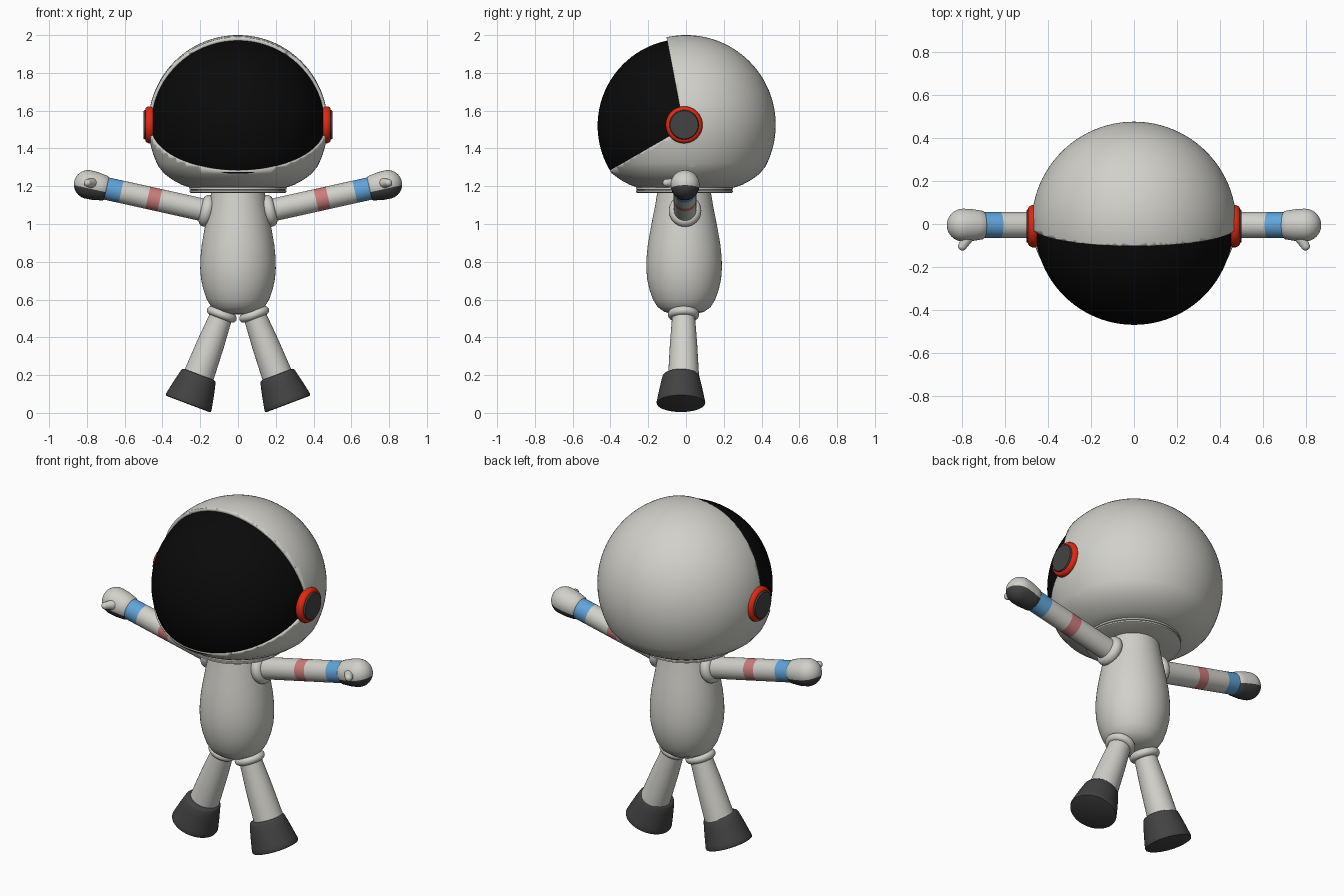
import bpy, bmesh, math
from mathutils import Vector, Matrix

if "Cube" in bpy.data.objects:
    bpy.data.objects.remove(bpy.data.objects["Cube"])


def material(name, r, g, b):
    m = bpy.data.materials.new(name)
    m.use_nodes = True
    m.diffuse_color = (r, g, b, 1)
    bsdf = next(n for n in m.node_tree.nodes if n.type == 'BSDF_PRINCIPLED')
    bsdf.inputs["Base Color"].default_value = (r, g, b, 1)
    bsdf.inputs["Roughness"].default_value = 0.6
    return m


WHITE = material("suit_white", 0.64, 0.635, 0.595)
BLACK = material("visor_black", 0.003, 0.003, 0.003)
DARK = material("dark_grey", 0.055, 0.055, 0.055)
RED = material("ear_red", 0.75, 0.022, 0.006)
PINK = material("band_pink", 0.6, 0.2, 0.2)
BLUE = material("band_blue", 0.12, 0.37, 0.7)


def lathe(name, profile, mats, origin=(0, 0, 0), axis=(0, 0, 1), bands=None,
          segments=48, closed=False, edit=None):
    """Turn (radius, height) points around an axis; bands gives a material per step."""
    bm = bmesh.new()
    steps = list(zip(profile, profile[1:] + profile[:1]))
    if not closed:
        steps.pop()
    for i, ((r0, h0), (r1, h1)) in enumerate(steps):
        for k in range(segments):
            a, b = (math.tau * j / segments for j in (k, k + 1))
            points = [(r0, h0, a), (r0, h0, b), (r1, h1, b), (r1, h1, a)]
            if r0 < 1e-6:
                points.pop(0)
            elif r1 < 1e-6:
                points.pop()
            face = bm.faces.new([bm.verts.new((r * math.cos(t), r * math.sin(t), h))
                                 for r, h, t in points])
            face.material_index = bands[i] if bands else 0
    bmesh.ops.remove_doubles(bm, verts=bm.verts, dist=1e-5)
    bmesh.ops.recalc_face_normals(bm, faces=bm.faces)
    turn = Vector(axis).to_track_quat('Z', 'Y').to_matrix().to_4x4()
    bm.transform(Matrix.Translation(origin) @ turn)
    if edit:
        edit(bm)
    mesh = bpy.data.meshes.new(name)
    bm.to_mesh(mesh)
    bm.free()
    for m in mats:
        mesh.materials.append(m)
    mesh.shade_smooth()
    mesh.set_sharp_from_angle(angle=math.radians(42))
    ob = bpy.data.objects.new(name, mesh)
    bpy.context.collection.objects.link(ob)
    return ob


def arc(radius, start, end, count, r0=0, h0=0):
    """Points on an arc of the profile plane, angles in degrees."""
    angles = [math.radians(start + (end - start) * i / count) for i in range(count + 1)]
    return [(max(0, r0 + radius * math.cos(a)), h0 + radius * math.sin(a)) for a in angles]


def cut(bm, point, normal):
    geom = bm.verts[:] + bm.edges[:] + bm.faces[:]
    bmesh.ops.bisect_plane(bm, geom=geom, plane_co=point, plane_no=normal, dist=1e-5)


def face_opening(apex, keep_inside):
    """Cut along the two slanted planes of the face opening and keep one part."""
    apex = Vector(apex)
    normals = Vector((0, -1, -0.19)), Vector((0, -0.5, 0.865))

    def edit(bm):
        for n in normals:
            cut(bm, apex, n)
        gone = [f for f in bm.faces if keep_inside !=
                all((f.calc_center_median() - apex).dot(n) > 0 for n in normals)]
        bmesh.ops.delete(bm, geom=gone, context='FACES')
    return edit


# Helmet shell with a flattened base, and the visor set inside it
base = [(0.388, 1.264), (0.345, 1.233), (0.295, 1.206), (0.25, 1.192), (0.15, 1.19)]
helmet = lathe("helmet", arc(0.475, 90, -28, 40, 0, 1.525) + base, [WHITE], segments=96,
               edit=face_opening((0, -0.012, 1.51), False))
shell = helmet.modifiers.new("thickness", 'SOLIDIFY')
shell.thickness = 0.025
shell.offset = -1
lathe("visor", arc(0.46, 90, -90, 48), [BLACK], (0, -0.008, 1.52), segments=96,
      edit=face_opening((0, 0.02, 1.505), True))

# Neck collar with a groove
lathe("neck_collar", [(0, 1.165), (0.25, 1.165), (0.257, 1.169), (0.257, 1.177),
                      (0.249, 1.18), (0.257, 1.183), (0.257, 1.192), (0.25, 1.197),
                      (0, 1.197)], [WHITE], (0, -0.008, 0), segments=64)

# Pear-shaped body
lathe("body", [(0, 0.52), (0.06, 0.523), (0.105, 0.535), (0.14, 0.56), (0.165, 0.6),
               (0.184, 0.655), (0.196, 0.71), (0.2, 0.765), (0.199, 0.82), (0.192, 0.89),
               (0.18, 0.96), (0.167, 1.03), (0.153, 1.1), (0.14, 1.18)],
      [WHITE], (0, -0.01, 0), segments=64)

TILT = math.radians(12.5)
for side, label in ((1, "left"), (-1, "right")):
    # Ear piece: red rounded rim around a dark disc
    ear = (side * 0.45, -0.01, 1.525)
    out = (side, 0, 0)
    lathe(label + "_ear_rim", [(0.07, 0), (0.092, 0), (0.098, 0.008), (0.098, 0.024),
                               (0.092, 0.036), (0.085, 0.041), (0.07, 0.041)],
          [RED], ear, out, closed=True)
    lathe(label + "_ear_disc", [(0, 0), (0.078, 0), (0.078, 0.044), (0.074, 0.049), (0, 0.049)],
          [DARK], ear, out)

    # Arm with two coloured bands
    shoulder = Vector((side * 0.165, -0.005, 1.07))
    along = Vector((side * math.cos(TILT), 0, math.sin(TILT)))
    up = Vector((-side * math.sin(TILT), 0, math.cos(TILT)))
    lathe(label + "_shoulder_ring", arc(0.032, 0, 345, 23, 0.054), [WHITE],
          shoulder, along, closed=True)
    lathe(label + "_arm", [(0, -0.05), (0.06, -0.05), (0.06, 0.255), (0.06, 0.32),
                           (0.06, 0.465), (0.06, 0.544), (0.06, 0.56), (0, 0.56)],
          [WHITE, PINK, BLUE], shoulder, along, bands=[0, 0, 1, 0, 2, 0, 0])

    # Mitten with a dark palm
    palm = shoulder - up * 0.02

    def paint_palm(bm):
        cut(bm, palm, up)
        for f in bm.faces:
            f.material_index = int((f.calc_center_median() - palm).dot(up) < 0)

    lathe(label + "_hand", [(0, 0.544), (0.06, 0.544), (0.066, 0.55)]
          + [(0.07, 0.575), (0.075, 0.605)] + arc(0.076, 0, 90, 14, 0, 0.643),
          [WHITE, DARK], shoulder, along, edit=paint_palm)
    lathe(label + "_thumb", [(0, -0.02), (0.03, -0.02), (0.027, 0.02)]
          + arc(0.02, 0, 90, 8, 0, 0.062), [WHITE],
          (side * 0.765, -0.05, 1.215), (side * 0.5, -0.85, 0.05), segments=24)

    # Leg, hip ring and flared boot
    hip = Vector((side * 0.09, -0.013, 0.51))
    down = Vector((side * 0.353, 0, -0.936))
    lathe(label + "_hip_ring", arc(0.023, 0, 345, 23, 0.06), [WHITE],
          hip - down * 0.012, down, closed=True)
    lathe(label + "_leg", [(0, -0.04), (0.06, -0.04), (0.062, 0.02), (0.072, 0.15),
                           (0.082, 0.34), (0, 0.34)], [WHITE], hip, down)
    lathe(label + "_boot", [(0, 0.328), (0.084, 0.328), (0.092, 0.331), (0.097, 0.338),
                            (0.106, 0.375), (0.116, 0.42), (0.125, 0.465), (0.129, 0.485),
                            (0.127, 0.492), (0.12, 0.495), (0, 0.495)],
          [DARK], hip + Vector((0, -0.014, 0)), down)
